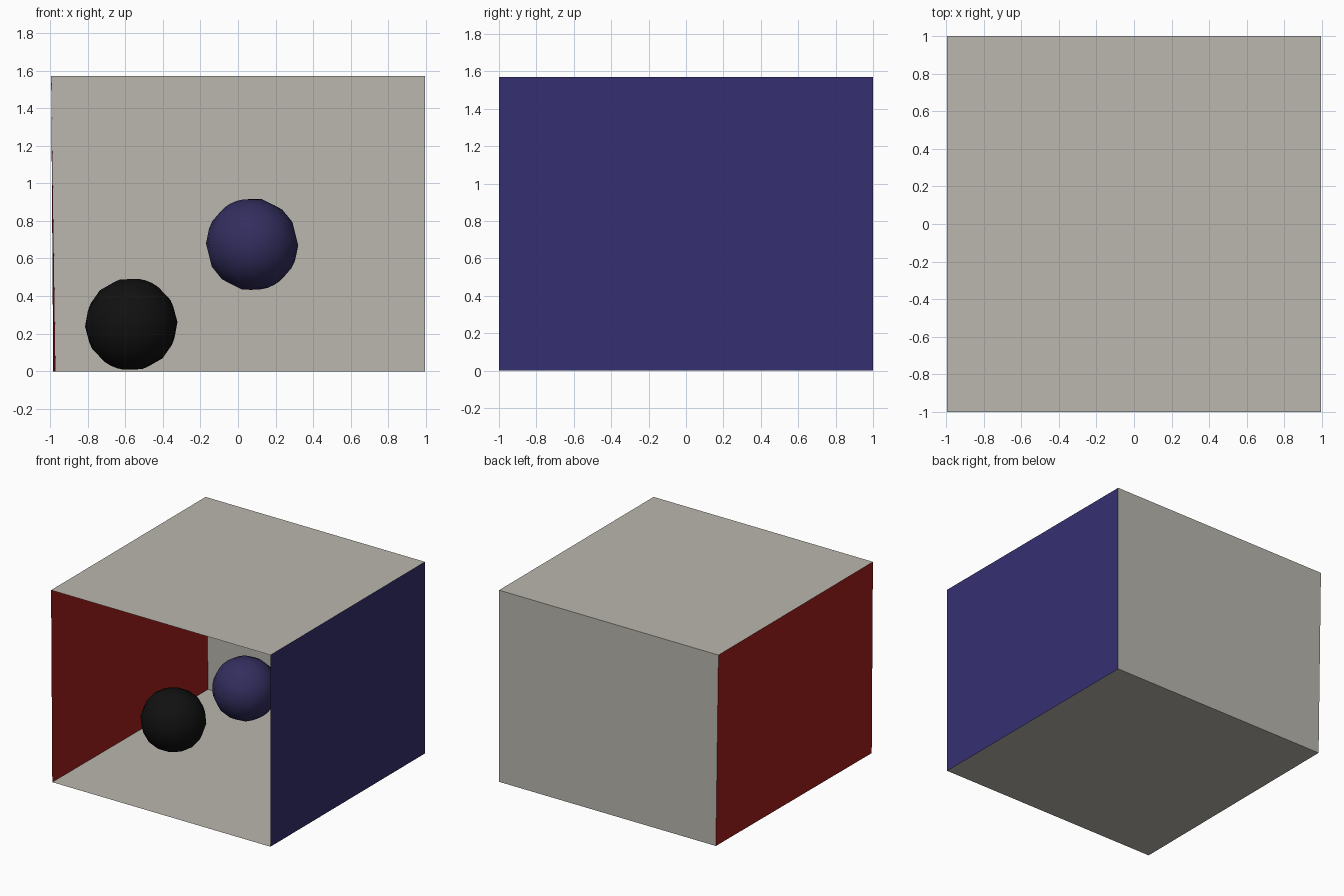
import bpy

if "Cube" in bpy.data.objects:
    bpy.data.objects.remove(bpy.data.objects["Cube"])

X, Y, H = 0.994, 1.0, 1.57


def material(name, rgb):
    mat = bpy.data.materials.new(name)
    mat.diffuse_color = (*rgb, 1)
    mat.use_nodes = True
    mat.node_tree.nodes["Principled BSDF"].inputs["Base Color"].default_value = mat.diffuse_color
    return mat


WHITE = material("white", (0.486, 0.473, 0.42))
RED = material("red", (0.371, 0.0116, 0.0116))
BLUE = material("blue", (0.036, 0.0285, 0.163))
BLUE_BALL = material("ball_blue", (0.033, 0.027, 0.113))
BLACK = material("black", (0.0055, 0.0055, 0.0055))


def panel(name, corners, mat):
    mesh = bpy.data.meshes.new(name)
    mesh.from_pydata(corners, [], [(0, 1, 2, 3)])
    mesh.materials.append(mat)
    obj = bpy.data.objects.new(name, mesh)
    bpy.context.collection.objects.link(obj)


def ball(name, location, rotation, mat):
    bpy.ops.mesh.primitive_uv_sphere_add(segments=16, ring_count=8, radius=0.246,
                                         location=location, rotation=rotation)
    obj = bpy.context.object
    obj.name = name
    obj.data.materials.append(mat)
    bpy.ops.object.shade_smooth()


# Room corners; the foot of the left wall leans slightly inwards
floor = [(-0.983, -Y, 0), (X, -Y, 0), (X, Y, 0), (-0.971, Y, 0)]
top = [(-X, -Y, H), (X, -Y, H), (X, Y, H), (-X, Y, H)]

# Open-fronted room of thin panels
panel("floor", floor, WHITE)
panel("ceiling", top[::-1], WHITE)
panel("back_wall", [floor[3], floor[2], top[2], top[3]], WHITE)
panel("left_wall", [floor[0], floor[3], top[3], top[0]], RED)
panel("right_wall", [floor[2], floor[1], top[1], top[2]], BLUE)

# Two balls, one resting on the floor and one in mid-air
ball("floor_ball", (-0.568, -0.025, 0.25), (0.5, 0.3, 0.2), BLACK)
ball("floating_ball", (0.075, -0.015, 0.675), (0.4, -0.5, 0.1), BLUE_BALL)
